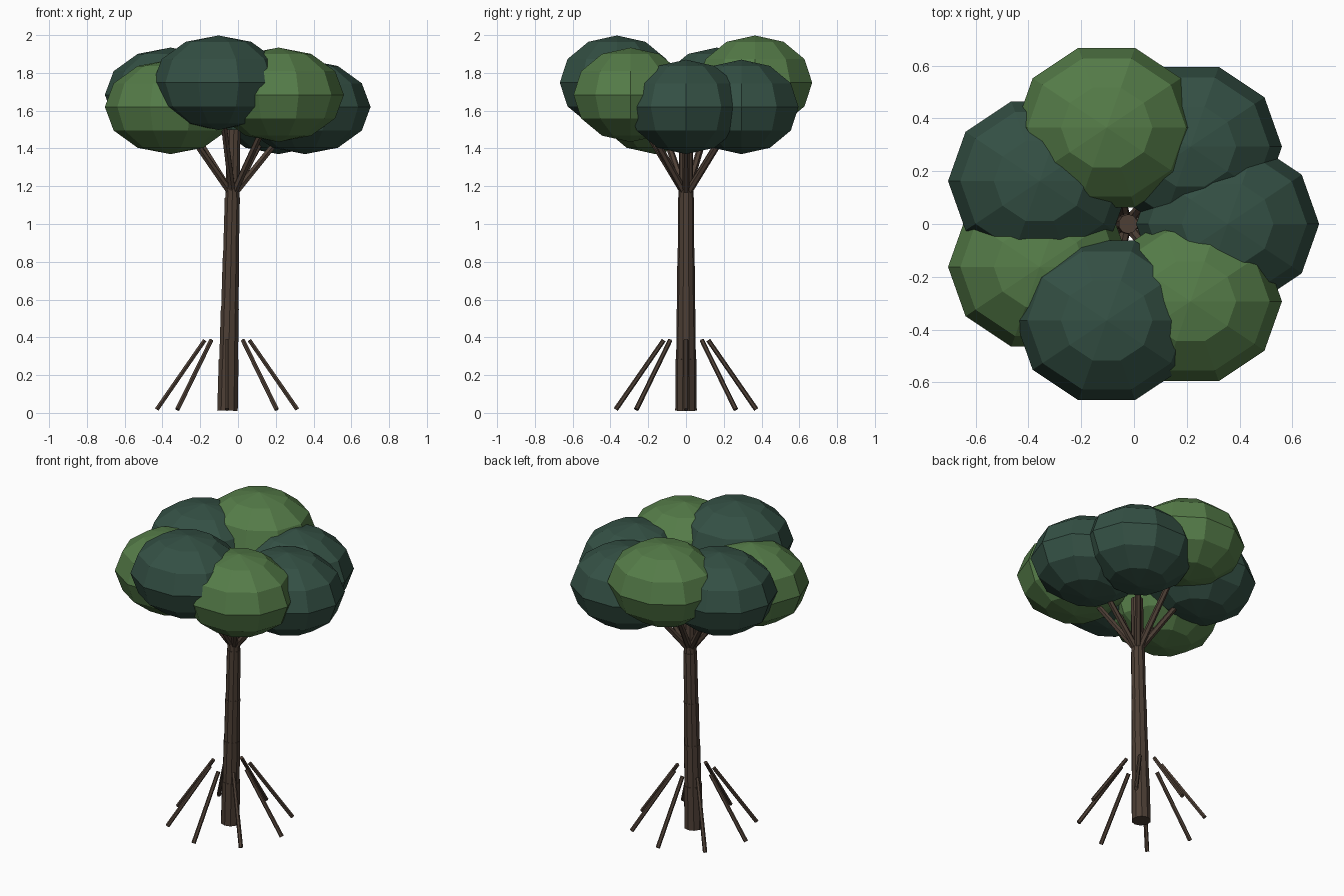
import bpy, math
from mathutils import Vector, Matrix
import bmesh

if "Cube" in bpy.data.objects:
    bpy.data.objects.remove(bpy.data.objects["Cube"])


def material(name, rgb):
    m = bpy.data.materials.new(name)
    m.diffuse_color = (*rgb, 1)
    m.use_nodes = True
    m.node_tree.nodes["Principled BSDF"].inputs["Base Color"].default_value = m.diffuse_color
    return m


bark = material("bark", (0.075, 0.05, 0.036))
leaf_colours = [material("dark_leaf", (0.034, 0.08, 0.058)),
                material("light_leaf", (0.09, 0.2, 0.065))]


def add_object(name, bm, mat):
    mesh = bpy.data.meshes.new(name)
    bm.to_mesh(mesh)
    bm.free()
    mesh.materials.append(mat)
    ob = bpy.data.objects.new(name, mesh)
    bpy.context.collection.objects.link(ob)
    return ob


def stick(name, a, b, r1, r2, sides):
    a, b = Vector(a), Vector(b)
    d = b - a
    turn = Vector((0, 0, 1)).rotation_difference(d).to_matrix().to_4x4()
    bm = bmesh.new()
    bmesh.ops.create_cone(bm, cap_ends=True, segments=sides, radius1=r1, radius2=r2,
                          depth=d.length, matrix=Matrix.Translation((a + b) / 2) @ turn)
    return add_object(name, bm, bark)


# Trunk: stacked, slightly leaning tapered segments
levels = [0.012, 0.285, 0.55, 0.82, 1.14, 1.5]
radii = [0.057, 0.052, 0.048, 0.044, 0.039]


def trunk_point(z):
    return (-0.056 + 0.0227 * z, 0, z)


for i, r in enumerate(radii):
    stick(f"trunk_segment_{i}", trunk_point(levels[i]), trunk_point(levels[i + 1]),
          r, r - 0.002, 10)

# Prop roots: ring of eight splayed sticks
for i in range(8):
    a = math.radians(45 * i)
    c, s = math.cos(a), math.sin(a)
    stick(f"prop_root_{i}", (-0.058 + 0.372 * c, 0.372 * s, 0.018),
          (-0.058 + 0.118 * c, 0.118 * s, 0.385), 0.013, 0.012, 6)

# Crown: ring of seven flattened low-poly clumps, each held by a branch
for i in range(7):
    a = -2 * math.pi * i / 7
    centre = Vector((-0.02 + 0.375 * math.cos(a), 0.375 * math.sin(a),
                     1.62 + 0.064 * (i % 3)))
    bm = bmesh.new()
    bmesh.ops.create_uvsphere(bm, u_segments=10, v_segments=6, radius=1)
    # put a corner of the ten-sided outline on the x axis
    if not any(v.co.x > 0.999 for v in bm.verts):
        bmesh.ops.rotate(bm, verts=bm.verts, matrix=Matrix.Rotation(math.pi / 2, 3, 'Z'))
    bmesh.ops.scale(bm, verts=bm.verts, vec=(0.347, 0.318, 0.25))
    bmesh.ops.translate(bm, verts=bm.verts, vec=centre)
    add_object(f"leaf_clump_{i}", bm, leaf_colours[i % 2])
    fork = Vector((-0.028, 0, 1.15))
    stick(f"branch_{i}", fork, fork.lerp(centre, 0.9), 0.02, 0.016, 6)
